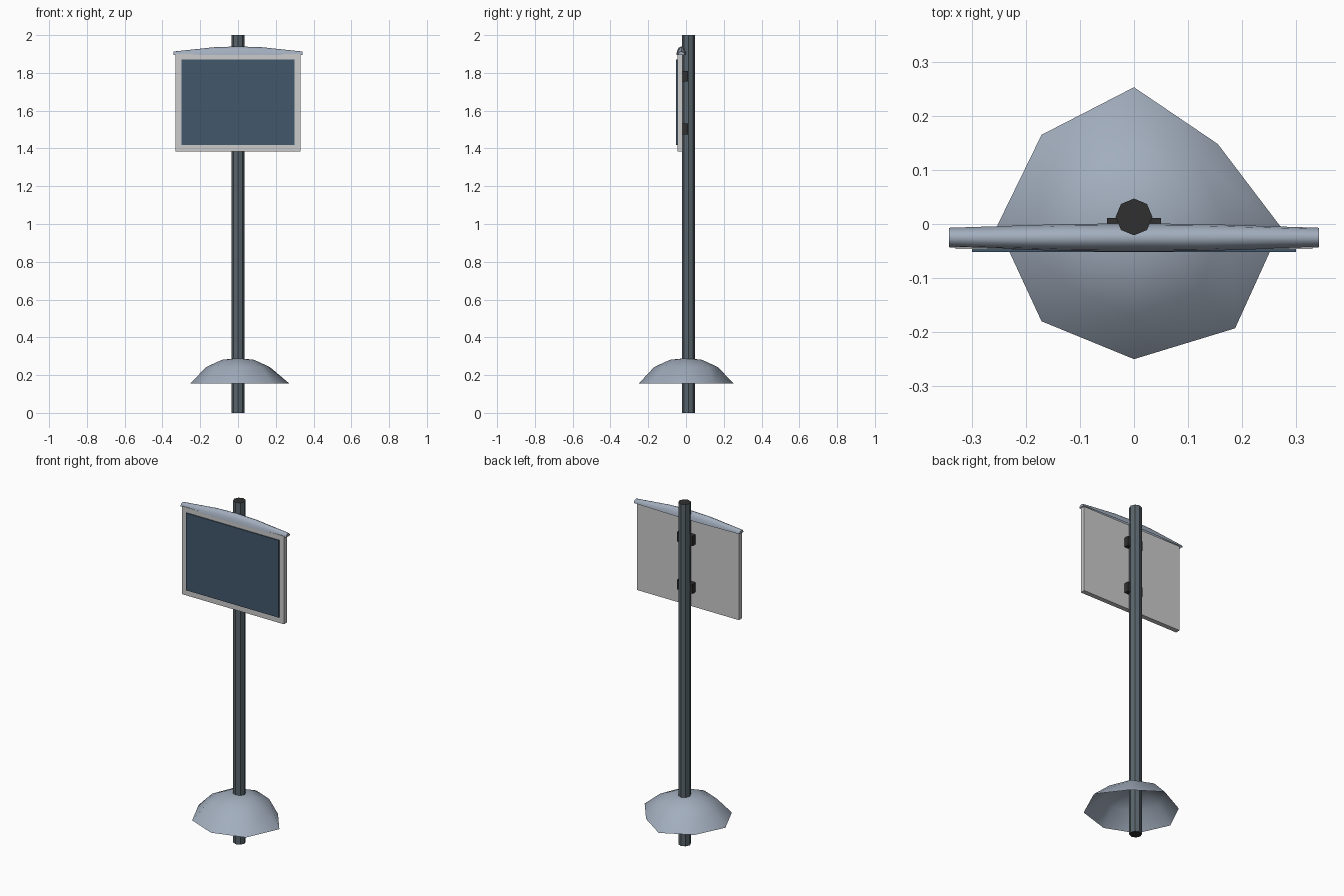
import bpy
from math import sin, cos, pi

if "Cube" in bpy.data.objects:
    bpy.data.objects.remove(bpy.data.objects["Cube"])


def material(name, color):
    m = bpy.data.materials.new(name)
    m.diffuse_color = (*color, 1)
    m.use_nodes = True
    m.node_tree.nodes["Principled BSDF"].inputs["Base Color"].default_value = m.diffuse_color
    return m


PALE = material("pale_metal", (0.36, 0.42, 0.51))
POLE = material("dark_metal", (0.10, 0.13, 0.15))
BLACK = material("black", (0.03, 0.03, 0.03))
SCREEN = material("screen_blue", (0.055, 0.095, 0.15))


def add_mesh(name, verts, faces, mat=None, smooth=False):
    me = bpy.data.meshes.new(name)
    me.from_pydata(verts, [], faces)
    ob = bpy.data.objects.new(name, me)
    bpy.context.collection.objects.link(ob)
    if mat:
        me.materials.append(mat)
    for p in me.polygons:
        p.use_smooth = smooth
    return ob


def box(name, lo, hi, mat=None):
    v = [(x, y, z) for x in (lo[0], hi[0]) for y in (lo[1], hi[1]) for z in (lo[2], hi[2])]
    f = [(0, 1, 3, 2), (4, 6, 7, 5), (0, 4, 5, 1), (2, 3, 7, 6), (0, 2, 6, 4), (1, 5, 7, 3)]
    return add_mesh(name, v, f, mat)


def bridge(a, b, n, closed=True):
    return [(a + i, a + (i + 1) % n, b + (i + 1) % n, b + i)
            for i in range(n if closed else n - 1)]


# Octagonal pole with dark ends
N = 8
verts = [(0.034 * cos(i * pi / 4), 0.013 + 0.034 * sin(i * pi / 4), z)
         for z in (0, 2) for i in range(N)]
pole = add_mesh("pole", verts, bridge(0, N, N) + [tuple(reversed(range(N))), tuple(range(N, 2 * N))], POLE)
pole.data.materials.append(BLACK)
for p in pole.data.polygons[-2:]:
    p.material_index = 1

# Open, slightly irregular dome near the foot
rim = [(0.272, -0.006), (0.155, 0.148), (0, 0.253), (-0.171, 0.165),
       (-0.253, -0.003), (-0.171, -0.18), (0, -0.25), (0.187, -0.193)]
verts = [(x, y, 0.155) for x, y in rim]
for r, z in ((0.168, 0.243), (0.085, 0.281)):
    verts += [(r * cos(i * pi / 4), r * sin(i * pi / 4), z) for i in range(N)]
verts.append((0, 0, 0.29))
faces = bridge(0, N, N) + bridge(N, 2 * N, N)
faces += [(2 * N + i, 2 * N + (i + 1) % N, 3 * N) for i in range(N)]
add_mesh("base_dome", verts, faces, PALE, True)

# Display panel and raised screen
box("panel_frame", (-0.33, -0.046, 1.385), (0.33, -0.018, 1.9))
box("screen", (-0.30, -0.052, 1.418), (0.30, -0.044, 1.87), SCREEN)

# Clamps joining panel and pole
for label, z in (("lower", 1.503), ("upper", 1.783)):
    box(label + "_clamp", (-0.05, -0.019, z - 0.028), (0.05, 0.011, z + 0.028), BLACK)

# Curved hood above the panel, open underneath
stations = [(-0.342, 0.018, 1.913), (-0.125, 0.025, 1.936), (0, 0.026, 1.94),
            (0.125, 0.025, 1.936), (0.342, 0.018, 1.913)]
M = 7
verts = []
for x, w, top in stations:
    verts += [(x, -0.025 - w * cos(i * pi / (M - 1)),
               1.895 + (top - 1.895) * sin(i * pi / (M - 1))) for i in range(M)]
faces = []
for s in range(len(stations) - 1):
    faces += [tuple(reversed(f)) for f in bridge(s * M, (s + 1) * M, M, False)]
last = (len(stations) - 1) * M
faces += [tuple(range(M)), tuple(reversed(range(last, last + M)))]
hood = add_mesh("hood", verts, faces, PALE, True)
for p in hood.data.polygons[-2:]:
    p.use_smooth = False
